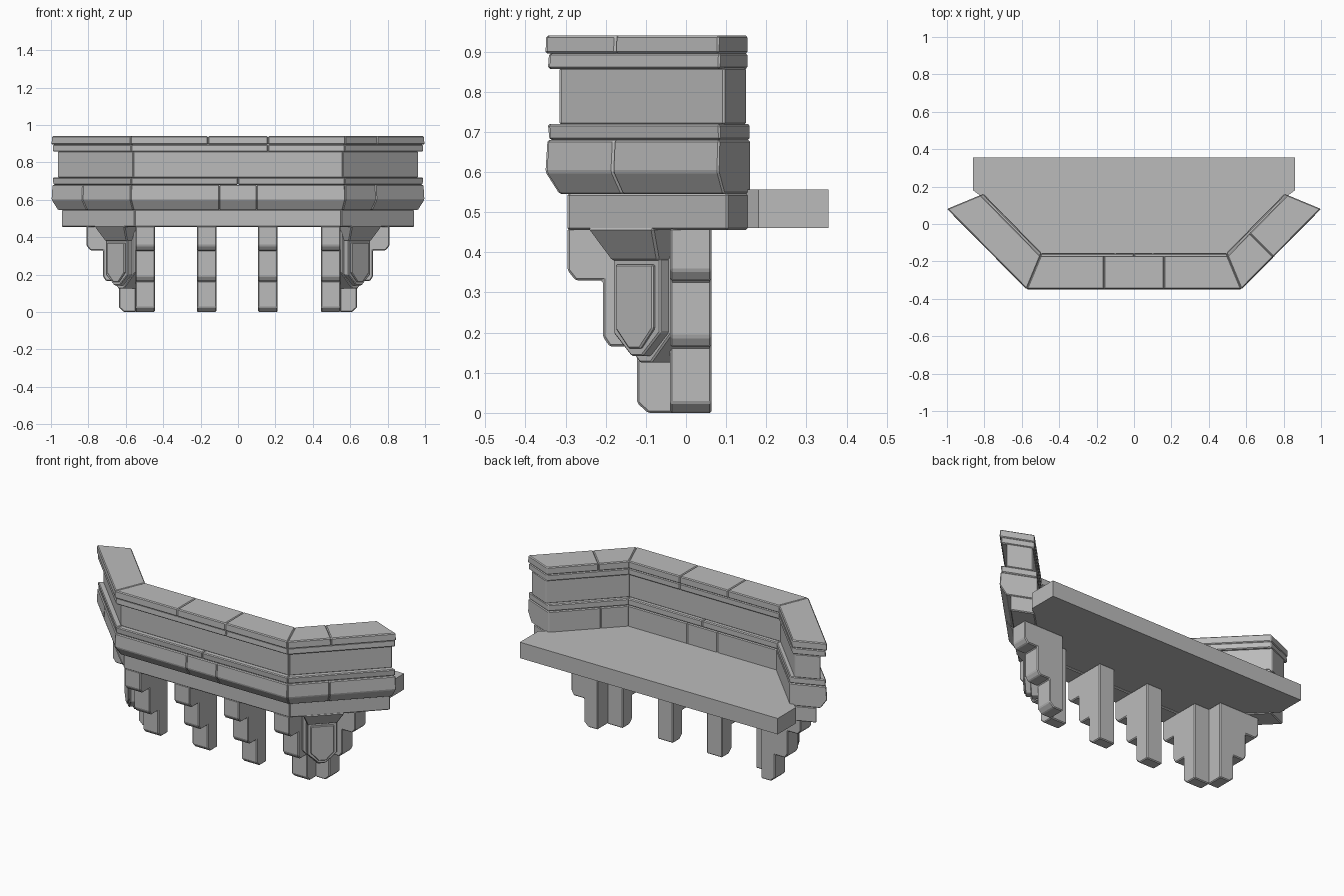
import bpy
import bmesh
from mathutils import Vector

cube = bpy.data.objects.get("Cube")
if cube:
    bpy.data.objects.remove(cube, do_unlink=True)

stone = bpy.data.materials.new("grey stone")
stone.use_nodes = True
grey = (0.5, 0.5, 0.5, 1)
stone.diffuse_color = grey
stone.node_tree.nodes["Principled BSDF"].inputs["Base Color"].default_value = grey


def loft(name, start, end, bevel=0.005):
    """Solid between two matching loops of points, with chipped edges."""
    bm = bmesh.new()
    a = [bm.verts.new(p) for p in start]
    b = [bm.verts.new(p) for p in end]
    bm.faces.new(a)
    bm.faces.new(b[::-1])
    for i in range(len(a)):
        j = (i + 1) % len(a)
        bm.faces.new((a[i], b[i], b[j], a[j]))
    bmesh.ops.recalc_face_normals(bm, faces=bm.faces[:])
    mesh = bpy.data.meshes.new(name)
    bm.to_mesh(mesh)
    bm.free()
    mesh.materials.append(stone)
    obj = bpy.data.objects.new(name, mesh)
    bpy.context.collection.objects.link(obj)
    if bevel:
        mod = obj.modifiers.new("worn edges", "BEVEL")
        mod.width = bevel
        mod.segments = 1
        mod.limit_method = "ANGLE"
    return obj


# Parapet path: t runs -2..-1 left wing, -1..1 front, 1..2 right wing
CORNER = Vector((0.5, -0.17))
TIP = Vector((0.82, 0.155))
MITRE = 0.414


def station(t, d, z):
    s, u = (1 if t >= 0 else -1), abs(t)
    if u <= 1:
        p = Vector((CORNER.x * u, CORNER.y))
        out = Vector((MITRE if u == 1 else 0, -1))
    else:
        p = CORNER.lerp(TIP, u - 1)
        out = Vector((1, -MITRE)) if u == 2 else Vector((0.707, -0.707))
    p = p + out * d
    return (s * p.x, p.y, z)


def course(name, profile, joints):
    stops = sorted([-2, -1, 1, 2] + joints)
    for a, b in zip(stops, stops[1:]):
        loft(name, [station(a, d, z) for d, z in profile],
             [station(b, d, z) for d, z in profile])


def band(inner, low, high, z0, z1):
    return [(inner, z0), (low, z0), (high, z1), (inner, z1)]


# Stacked stone courses
course("base_course", band(0, 0.125, 0.125, 0.455, 0.547), [])
course("rounded_course", [(-0.015, 0.545), (0.145, 0.545), (0.18, 0.6),
                          (0.175, 0.68), (-0.015, 0.68)],
       [-1.64, -0.2, 0.2, 1.35])
course("ledge", band(-0.013, 0.17, 0.174, 0.68, 0.72), [0])
course("parapet_wall", band(0.01, 0.145, 0.145, 0.717, 0.86), [])
course("cap_moulding", band(0, 0.174, 0.171, 0.857, 0.896), [0.32])
course("cap_stone", band(0, 0.18, 0.178, 0.895, 0.94), [-0.32, 0.32, 1.37])

# Floor slab
half = [(0.86, 0.355), (0.86, 0.18), (0.8, 0.135), (0.5, -0.165)]
outline = half + [(-x, y) for x, y in reversed(half)]
loft("floor_slab", [(x, y, 0.46) for x, y in outline],
     [(x, y, 0.556) for x, y in outline], 0)

# Stepped corbels: reach from the back, height
STEPS = [(0.03, 0), (0.095, 0), (0.122, 0.025), (0.122, 0.165),
         (0.19, 0.165), (0.207, 0.19), (0.207, 0.33), (0.275, 0.33),
         (0.295, 0.355), (0.295, 0.46), (0.03, 0.46)]
WIDTH = 0.052
for x in (-0.497, -0.168, 0.16, 0.495):
    loft("front_corbel", [(x - WIDTH, -r, z) for r, z in STEPS],
         [(x + WIDTH, -r, z) for r, z in STEPS])
for s in (-1, 1):
    loft("side_corbel", [(s * (r + 0.515), 0.012 - WIDTH, z) for r, z in STEPS],
         [(s * (r + 0.515), 0.012 + WIDTH, z) for r, z in STEPS])


# Corner brackets with a pointed shield, facing diagonally
def shield(w, top, shoulder, foot):
    return [(-w, top), (-w, shoulder), (-0.02, foot),
            (0.02, foot), (w, shoulder), (w, top)]


for s in (-1, 1):
    def diag(w, d, z):
        c = 0.371 + w
        return (s * 0.707 * (c + d), 0.707 * (c - d), z)

    def plate(name, shape, back, front, bevel=0.004):
        loft(name, [diag(w, back, z) for w, z in shape],
             [diag(w, front, z) for w, z in shape], bevel)

    def rect(w, back, front, z):
        return [diag(-w, back, z), diag(w, back, z),
                diag(w, front, z), diag(-w, front, z)]

    plate("bracket_body", shield(0.105, 0.46, 0.21, 0.125), 0.42, 0.515)
    plate("bracket_shield", shield(0.083, 0.385, 0.2, 0.142), 0.5, 0.546)
    plate("shield_panel", shield(0.066, 0.37, 0.21, 0.16), 0.54, 0.555)
    loft("bracket_flare", rect(0.083, 0.45, 0.553, 0.38),
         rect(0.115, 0.45, 0.605, 0.46))
